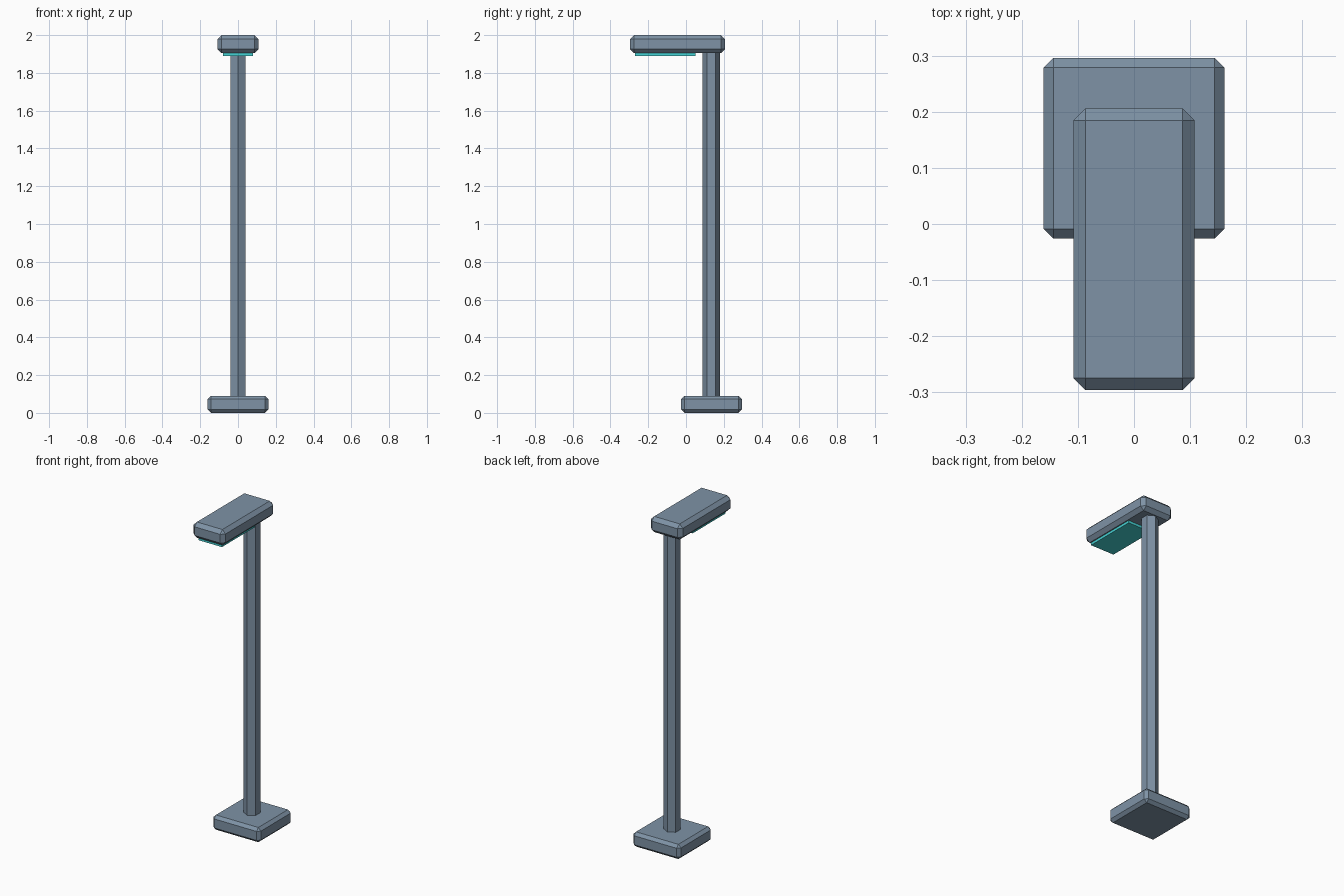
import bpy

if "Cube" in bpy.data.objects:
    bpy.data.objects.remove(bpy.data.objects["Cube"])

def material(name, colour):
    mat = bpy.data.materials.new(name)
    mat.diffuse_color = (*colour, 1)
    mat.use_nodes = True
    mat.node_tree.nodes["Principled BSDF"].inputs["Base Color"].default_value = mat.diffuse_color
    return mat

slate = material("slate_metal", (0.21, 0.29, 0.38))
teal = material("teal_light", (0.06, 0.65, 0.66))

def box(name, lo, hi, mat, bevel=0.0):
    """Box from corner to corner with an optional one-segment chamfer."""
    centre = [(a + b) / 2 for a, b in zip(lo, hi)]
    bpy.ops.mesh.primitive_cube_add(size=1, location=centre)
    ob = bpy.context.object
    ob.name = name
    ob.scale = [b - a for a, b in zip(lo, hi)]
    bpy.ops.object.transform_apply(location=False, rotation=False, scale=True)
    ob.data.materials.append(mat)
    if bevel:
        mod = ob.modifiers.new("chamfer", 'BEVEL')
        mod.width = bevel
        mod.segments = 1
        mod.limit_method = 'NONE'

# Foot plate
box("base", (-0.161, -0.026, 0.0), (0.161, 0.296, 0.09), slate, 0.0175)

# Hexagonal post, corners pointing along y
z0, z1 = 0.08, 1.92
bpy.ops.mesh.primitive_cylinder_add(vertices=6, radius=0.047, depth=z1 - z0,
                                    location=(0, 0.134, (z0 + z1) / 2))
post = bpy.context.object
post.name = "post"
post.data.materials.append(slate)

# Lamp head reaching forward
box("lamp_head", (-0.108, -0.296, 1.904), (0.108, 0.206, 2.0), slate, 0.0215)

# Light panel under the head
box("light_panel", (-0.08, -0.27, 1.889), (0.08, 0.05, 1.915), teal)
